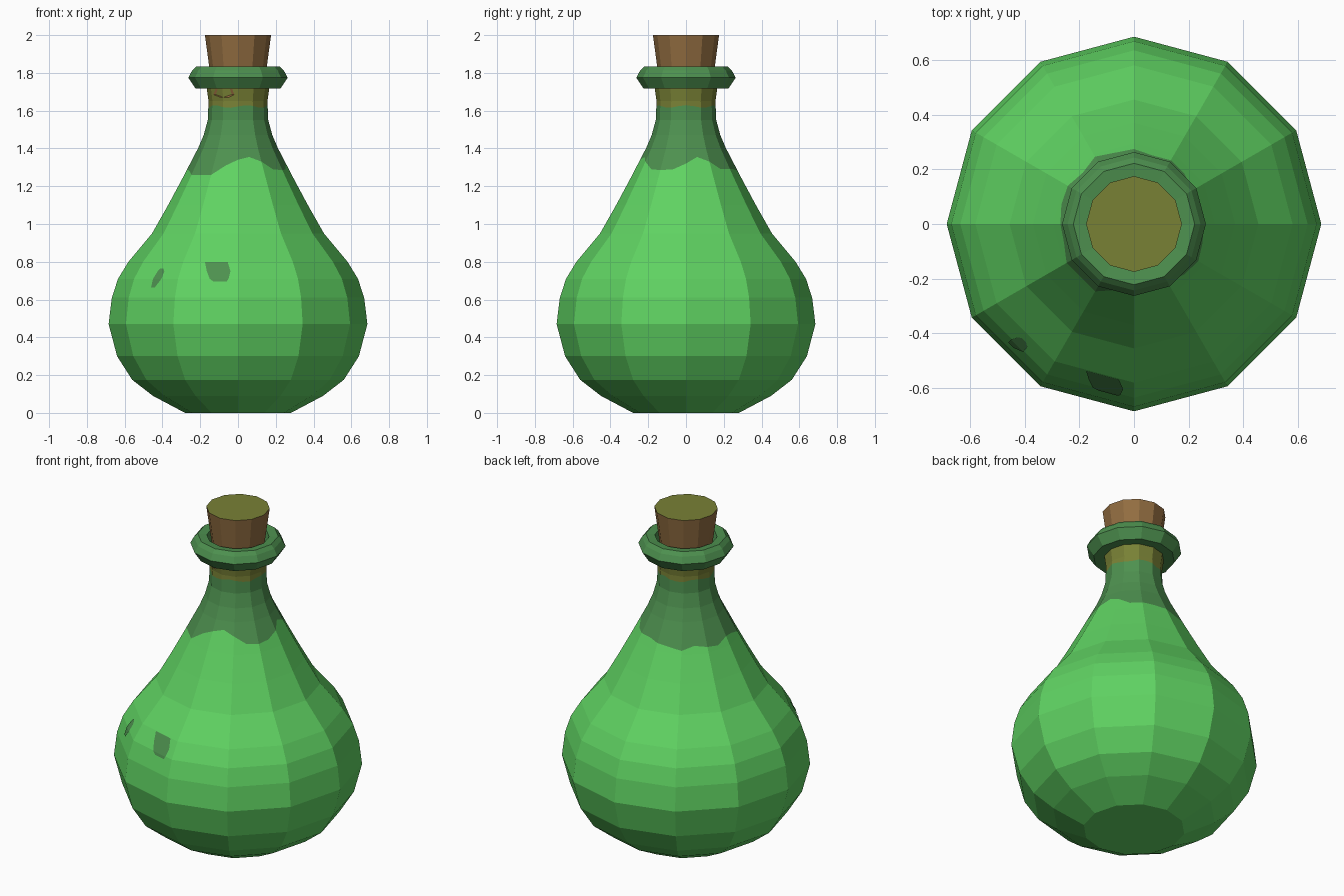
import bpy, bmesh
from math import sin, cos, pi, radians, atan2

SIDES = 12
SPLIT = 2                      # points per flat side of the bottle
COUNT = SIDES * SPLIT

if "Cube" in bpy.data.objects:
    bpy.data.objects.remove(bpy.data.objects["Cube"])


def material(name, rgb):
    mat = bpy.data.materials.new(name)
    mat.use_nodes = True
    mat.diffuse_color = (*rgb, 1)
    mat.node_tree.nodes["Principled BSDF"].inputs["Base Color"].default_value = (*rgb, 1)
    return mat


liquid = material("bright green liquid", (0.115, 0.645, 0.122))
glass = material("dull green glass", (0.075, 0.28, 0.078))
olive = material("olive cork", (0.19, 0.22, 0.036))
brown = material("brown cork", (0.29, 0.155, 0.053))
red = material("reddish stain", (0.27, 0.13, 0.045))


def facet(phi):
    """Distance factor of a twelve-sided outline at an angle measured from the front."""
    half = pi / SIDES
    return cos(half) / cos(phi % (2 * half) - half)


def point(radius, z, phi):
    r = radius * facet(phi)
    return (r * sin(phi), -r * cos(phi), z)


def add_object(name, bm, mats):
    mesh = bpy.data.meshes.new(name)
    bm.to_mesh(mesh)
    bm.free()
    for m in mats:
        mesh.materials.append(m)
    obj = bpy.data.objects.new(name, mesh)
    bpy.context.collection.objects.link(obj)
    return obj


def lathe(name, rings, mats, bands, count=SIDES, caps=(None, None), closed=False):
    """Join rings of points; bands holds the material index between rings."""
    bm = bmesh.new()
    rows = [[bm.verts.new(p) for p in ring] for ring in rings]
    if closed:
        rows.append(rows[0])
    for low, high, band in zip(rows, rows[1:], bands):
        for i in range(count):
            j = (i + 1) % count
            bm.faces.new((low[i], low[j], high[j], high[i])).material_index = band
    for row, cap in ((rows[0], caps[0]), (rows[-1], caps[1])):
        if cap is not None:
            bm.faces.new(row).material_index = cap
    bmesh.ops.recalc_face_normals(bm, faces=bm.faces)
    return add_object(name, bm, mats)


# Bottle outline: height, radius
outline = [(0, 0.28), (0.09, 0.45), (0.175, 0.56), (0.3, 0.64), (0.47, 0.685),
           (0.61, 0.668), (0.71, 0.635), (0.8, 0.58), (0.95, 0.455), (1.1, 0.37),
           (1.24, 0.295), (1.4, 0.212), (1.47, 0.182), (1.55, 0.16), (1.65, 0.156),
           (1.73, 0.167)]


def radius_at(z):
    for (z0, r0), (z1, r1) in zip(outline, outline[1:]):
        if z <= z1:
            return r0 + (r1 - r0) * (z - z0) / (z1 - z0)
    return outline[-1][1]


# Uneven liquid line, in hundredths above 1.2, counted from the front
wave = [14, 15.5, 13, 9, 8.5, 9, 12, 15.5, 13, 9, 9, 9,
        8, 7, 6, 8, 7, 6, 9, 8, 6, 6, 6, 11]
angles = [2 * pi * i / COUNT for i in range(COUNT)]


def wavy_ring(heights):
    return [point(radius_at(z), z, a) for z, a in zip(heights, angles)]


liquid_line = wavy_ring([1.2 + w / 100 for w in wave])
cork_line = wavy_ring([1.622 + 0.007 * sin(5 * a) for a in angles])

rings, bands = [], []
shade = 0
for z, r in outline:
    if z == 1.4:
        rings.append(liquid_line)
        shade = 1
        bands.append(shade)
    elif z == 1.65:
        rings.append(cork_line)
        shade = 2
        bands.append(shade)
    rings.append([point(r, z, a) for a in angles])
    bands.append(shade)
lathe("bottle_body", rings, [liquid, glass, olive], bands, COUNT, caps=(0, None))


def simple_rings(profile):
    return [[point(r, z, 2 * pi * i / SIDES) for i in range(SIDES)] for r, z in profile]


# Rolled lip with an open centre
lip = [(0.15, 1.72), (0.225, 1.717), (0.263, 1.775), (0.243, 1.812),
       (0.222, 1.833), (0.172, 1.828), (0.156, 1.76)]
lathe("bottle_lip", simple_rings(lip), [glass], [0] * len(lip), closed=True)

# Tapered stopper
lathe("cork", simple_rings([(0.125, 1.63), (0.175, 2.0)]), [brown, olive], [0], caps=(0, 1))


# Thin stains that follow the sides: rows of height, left x, right x on the front
def stain(name, rows, mat):
    bm = bmesh.new()
    pairs = []
    for z, *xs in rows:
        pair = []
        for x in xs:
            r = radius_at(z) + 0.004
            phi = 0.0
            for _ in range(20):          # settle on the angle that gives this x
                y = (r * facet(phi)) ** 2 - x * x
                phi = atan2(x, max(y, 0) ** 0.5)
            pair.append(bm.verts.new(point(r, z, phi)))
        pairs.append(pair)
    for a, b in zip(pairs, pairs[1:]):
        bm.faces.new((a[0], a[1], b[1], b[0]))
    add_object(name, bm, [mat])


stain("front_stain", [(0.695, -0.13, -0.06), (0.71, -0.15, -0.05), (0.75, -0.165, -0.04),
                      (0.8, -0.175, -0.055)], glass)
stain("side_stain", [(0.665, -0.46, -0.44), (0.71, -0.45, -0.405), (0.75, -0.425, -0.39),
                     (0.765, -0.41, -0.395)], glass)
stain("neck_stain", [(1.67, -0.09, -0.05), (1.685, -0.13, -0.02), (1.714, -0.12, -0.03)], red)
